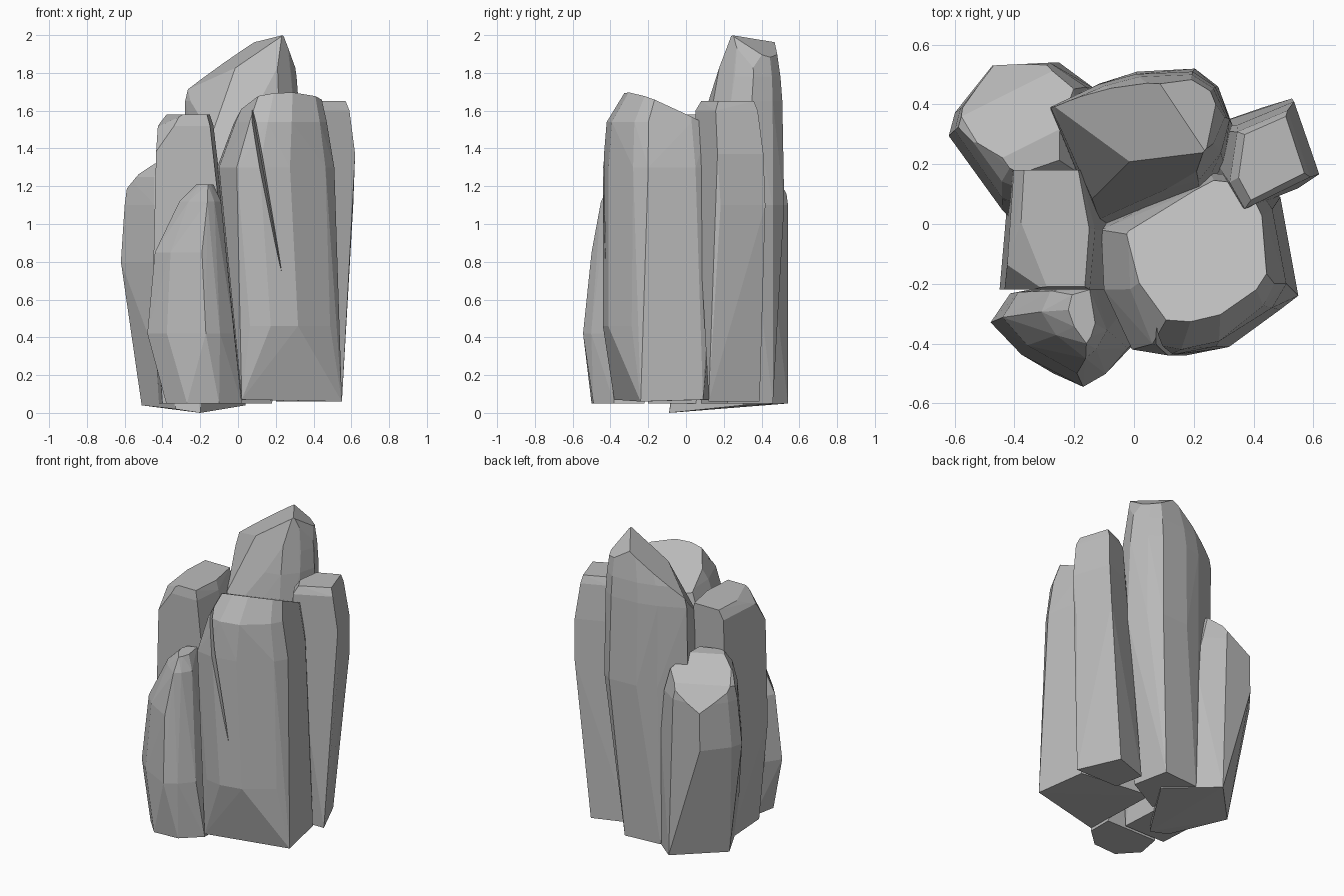
import bpy
import bmesh
from mathutils import Vector

default_cube = bpy.data.objects.get("Cube")
if default_cube:
    bpy.data.objects.remove(default_cube, do_unlink=True)

# Single stone colour
stone = bpy.data.materials.new("grey_stone")
stone.use_nodes = True
stone.diffuse_color = (0.5, 0.5, 0.5, 1)
stone.node_tree.nodes["Principled BSDF"].inputs["Base Color"].default_value = stone.diffuse_color


def make_hull(bm):
    """Wrap all points of the mesh in a clean convex skin."""
    bmesh.ops.delete(bm, geom=bm.edges[:], context="EDGES_FACES")
    bmesh.ops.convex_hull(bm, input=bm.verts[:])
    inside = [v for v in bm.verts if not v.link_faces]
    bmesh.ops.delete(bm, geom=inside, context="VERTS")
    bmesh.ops.recalc_face_normals(bm, faces=bm.faces[:])


def finish(bm, name):
    mesh = bpy.data.meshes.new(name)
    bm.to_mesh(mesh)
    bm.free()
    mesh.materials.append(stone)
    obj = bpy.data.objects.new(name, mesh)
    bpy.context.scene.collection.objects.link(obj)
    return obj


def rock(name, foot, outline, levels, cuts=()):
    """Rise from the foot corners through a plan outline, fitted to
    (z, x0, x1, y0, y1) at each level, then chisel with (point, normal) planes."""
    xs, ys = zip(*outline)
    low_x, low_y = min(xs), min(ys)
    span_x, span_y = max(xs) - low_x, max(ys) - low_y
    bm = bmesh.new()
    for corner in foot:
        bm.verts.new(corner)
    for z, x0, x1, y0, y1 in levels:
        for x, y in outline:
            u, v = (x - low_x) / span_x, (y - low_y) / span_y
            bm.verts.new((x0 + u * (x1 - x0), y0 + v * (y1 - y0), z))
    make_hull(bm)
    for point, normal in cuts:
        bmesh.ops.bisect_plane(bm, geom=bm.verts[:] + bm.edges[:] + bm.faces[:],
                               plane_co=point, plane_no=Vector(normal).normalized(),
                               clear_outer=True)
        make_hull(bm)
    bmesh.ops.dissolve_limit(bm, angle_limit=0.03, verts=bm.verts[:], edges=bm.edges[:])
    return finish(bm, name)


# Broad front column with a sloping top
front_column = rock(
    "front_column",
    [(.55, -.24, .06), (.02, -.38, .07), (0, .15, .07), (.49, .09, .07)],
    [(-.11, -.02), (-.1, -.22), (0, -.42), (.13, -.44), (.3, -.41),
     (.5, -.28), (.55, -.2), (.5, .05), (.42, .16), (.28, .17)],
    [(.46, -.03, .53, -.44, .14), (1.3, -.11, .51, -.44, .17),
     (1.54, -.02, .47, -.42, .14), (1.72, .06, .43, -.31, .1)],
    [((.38, -.28, 1.7), (-.15, .45, 1))])

# Tapering crevice down the face of the front column
bm = bmesh.new()
for corner in [(.23, -.46, .75), (.23, -.41, .75), (-.01, -.55, 1.8),
               (.07, -.55, 1.8), (.04, -.33, 1.8)]:
    bm.verts.new(corner)
make_hull(bm)
crevice = finish(bm, "crevice_cutter")
crevice.hide_render = True
crevice.hide_viewport = True
groove = front_column.modifiers.new("crevice", "BOOLEAN")
groove.operation = "DIFFERENCE"
groove.solver = "EXACT"
groove.object = crevice

# Tallest column at the back with a pointed, slanted roof
rock("back_column",
     [(.18, .22, .05), (.13, .46, .05), (-.12, .44, .05), (-.08, .08, .05)],
     [(-.3, .38), (-.13, .47), (0, .51), (.2, .52), (.28, .46),
      (.33, .33), (.3, .2), (.22, .09), (-.13, -.01)],
     [(1.1, -.28, .33, -.01, .52), (1.65, -.28, .32, .06, .51),
      (1.78, -.25, .31, .1, .5), (2.06, -.12, .27, .16, .46)],
     [((.24, .24, 2), (-.65, -.27, 1)), ((.24, .24, 2), (.55, .53, 1)),
      ((.24, .24, 2), (-.15, -1, .4)), ((.24, .24, 2), (1, .05, .4)),
      ((-.02, .21, 1.82), (-1.09, -1.03, .74))])

# Flat topped column on the right side
rock("right_column",
     [(-.4, -.2, .05), (-.42, .12, .05), (-.12, .15, .05), (-.1, -.2, .05)],
     [(-.43, -.22), (-.4, .18), (-.15, .18), (-.1, -.02), (-.12, -.22)],
     [(.7, -.45, -.08, -.22, .17), (1.1, -.43, -.08, -.22, .18),
      (1.52, -.43, -.13, -.22, .18), (1.58, -.39, -.15, -.21, .18)],
     [((-.38, -.03, 1.57), (-1, -.4, 1.6)), ((-.4, -.13, 1.56), (-1, -1, .7))])

# Short column at the back right, sloping outward on top
rock("back_right_column",
     [(.04, .3, .04), (-.25, .54, .05), (-.51, .27, .04), (-.33, -.07, .02), (-.2, -.09, 0)],
     [(-.62, .3), (-.6, .38), (-.48, .54), (-.28, .55), (-.15, .46),
      (-.15, .1), (-.38, .02), (-.45, .05)],
     [(.8, -.62, -.13, .02, .54), (1.1, -.6, -.16, .06, .54),
      (1.25, -.58, -.2, .12, .52), (1.32, -.51, -.25, .17, .46)],
     [((-.45, .25, 1.3), (-.3, .6, 1)), ((-.58, .3, 1.2), (-1, .1, .9)),
      ((-.45, .5, 1.1), (-.5, 1, .8))])

# Lowest column at the front right
rock("front_right_column",
     [(-.38, -.38, .05), (-.27, -.5, .05), (-.1, -.49, .05), (.02, -.38, .05),
      (.02, -.22, .05), (-.35, -.22, .05)],
     [(-.49, -.34), (-.42, -.25), (-.1, -.22), (0, -.42), (-.08, -.5),
      (-.16, -.54), (-.25, -.5), (-.38, -.44)],
     [(.42, -.48, -.02, -.545, -.2), (.85, -.44, -.07, -.5, -.2),
      (1.12, -.31, -.09, -.45, -.2), (1.21, -.22, -.13, -.4, -.22)])

# Slim column at the back left
rock("left_column",
     [(.55, .12, .06), (.43, .39, .06), (.2, .31, .06), (.24, .12, .06)],
     [(.53, .42), (.62, .17), (.36, .05), (.3, .15), (.33, .34)],
     [(1.1, .32, .61, .07, .42), (1.37, .32, .62, .05, .41),
      (1.6, .32, .59, .05, .38), (1.65, .35, .57, .08, .36)])
